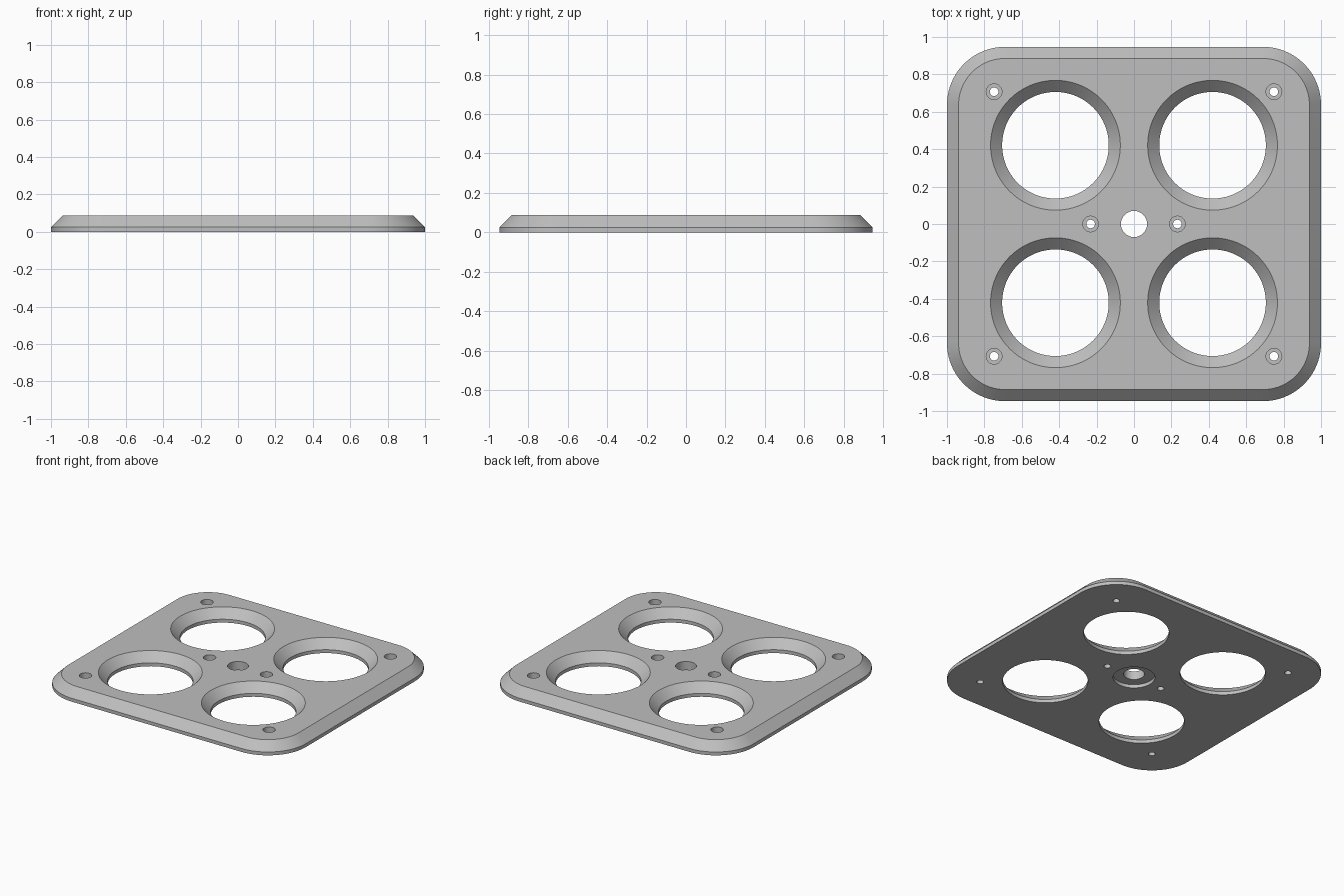
import bpy, bmesh, math

if "Cube" in bpy.data.objects:
    bpy.data.objects.remove(bpy.data.objects["Cube"])

HEIGHT = 0.087    # plate thickness
EDGE = 0.025      # straight rim below the chamfer
CHAMFER = 0.062

grey = bpy.data.materials.new("plain grey")
grey.diffuse_color = (0.52, 0.52, 0.52, 1)
grey.use_nodes = True
grey.node_tree.nodes["Principled BSDF"].inputs["Base Color"].default_value = grey.diffuse_color


def rounded_rect(hx, hy, r, z, steps=20):
    """Outline of a rectangle with round corners."""
    points = []
    for quarter, (sx, sy) in enumerate([(1, 1), (-1, 1), (-1, -1), (1, -1)]):
        for i in range(steps + 1):
            a = math.pi / 2 * (quarter + i / steps)
            points.append((sx * (hx - r) + r * math.cos(a),
                           sy * (hy - r) + r * math.sin(a), z))
    return points


def circle(x, y, r, z, steps):
    return [(x + r * math.cos(2 * math.pi * i / steps),
             y + r * math.sin(2 * math.pi * i / steps), z) for i in range(steps)]


def loft(bm, outlines):
    """Closed solid through outlines stacked from bottom to top."""
    rings = [[bm.verts.new(p) for p in outline] for outline in outlines]
    n = len(rings[0])
    for low, high in zip(rings, rings[1:]):
        for i in range(n):
            j = (i + 1) % n
            bm.faces.new((low[i], low[j], high[j], high[i]))
    bm.faces.new(rings[0][::-1])
    bm.faces.new(rings[-1])


def make_object(name, bm):
    mesh = bpy.data.meshes.new(name)
    bm.to_mesh(mesh)
    bm.free()
    mesh.materials.append(grey)
    obj = bpy.data.objects.new(name, mesh)
    bpy.context.collection.objects.link(obj)
    return obj


# Plate with rounded corners and a chamfered upper edge
bm = bmesh.new()
loft(bm, [rounded_rect(1, 0.947, 0.31, 0),
          rounded_rect(1, 0.947, 0.31, EDGE),
          rounded_rect(1 - CHAMFER, 0.947 - CHAMFER, 0.31 - CHAMFER, HEIGHT)])
plate = make_object("plate", bm)

# Hole cutters, each a stack of (radius, height) steps
LOW, TOP = -0.05, HEIGHT + 0.05
large = [(0.285, LOW), (0.285, EDGE), (0.347, HEIGHT), (0.347, TOP)]
screw = [(0.023, LOW), (0.023, 0.04), (0.042, 0.04), (0.042, TOP)]
centre = [(0.14, LOW), (0.14, 0.025), (0.07, 0.025), (0.07, TOP)]

holes = [(0, 0, centre, 48)]
for sx in (-1, 1):
    holes.append((sx * 0.232, 0, screw, 32))
    for sy in (-1, 1):
        holes.append((sx * 0.42, sy * 0.421, large, 96))
        holes.append((sx * 0.748, sy * 0.707, screw, 32))

bm = bmesh.new()
for x, y, profile, steps in holes:
    loft(bm, [circle(x, y, r, z, steps) for r, z in profile])
cutter = make_object("hole_cutter", bm)
cutter.hide_render = True

# Cut the holes, then drop the cutter
bpy.context.view_layer.objects.active = plate
cut = plate.modifiers.new("holes", 'BOOLEAN')
cut.operation = 'DIFFERENCE'
cut.solver = 'EXACT'
cut.object = cutter
bpy.ops.object.modifier_apply(modifier=cut.name)
bpy.data.objects.remove(cutter)

# Smooth round walls, sharp edges
plate.select_set(True)
bpy.ops.object.shade_smooth_by_angle(angle=math.radians(30))
